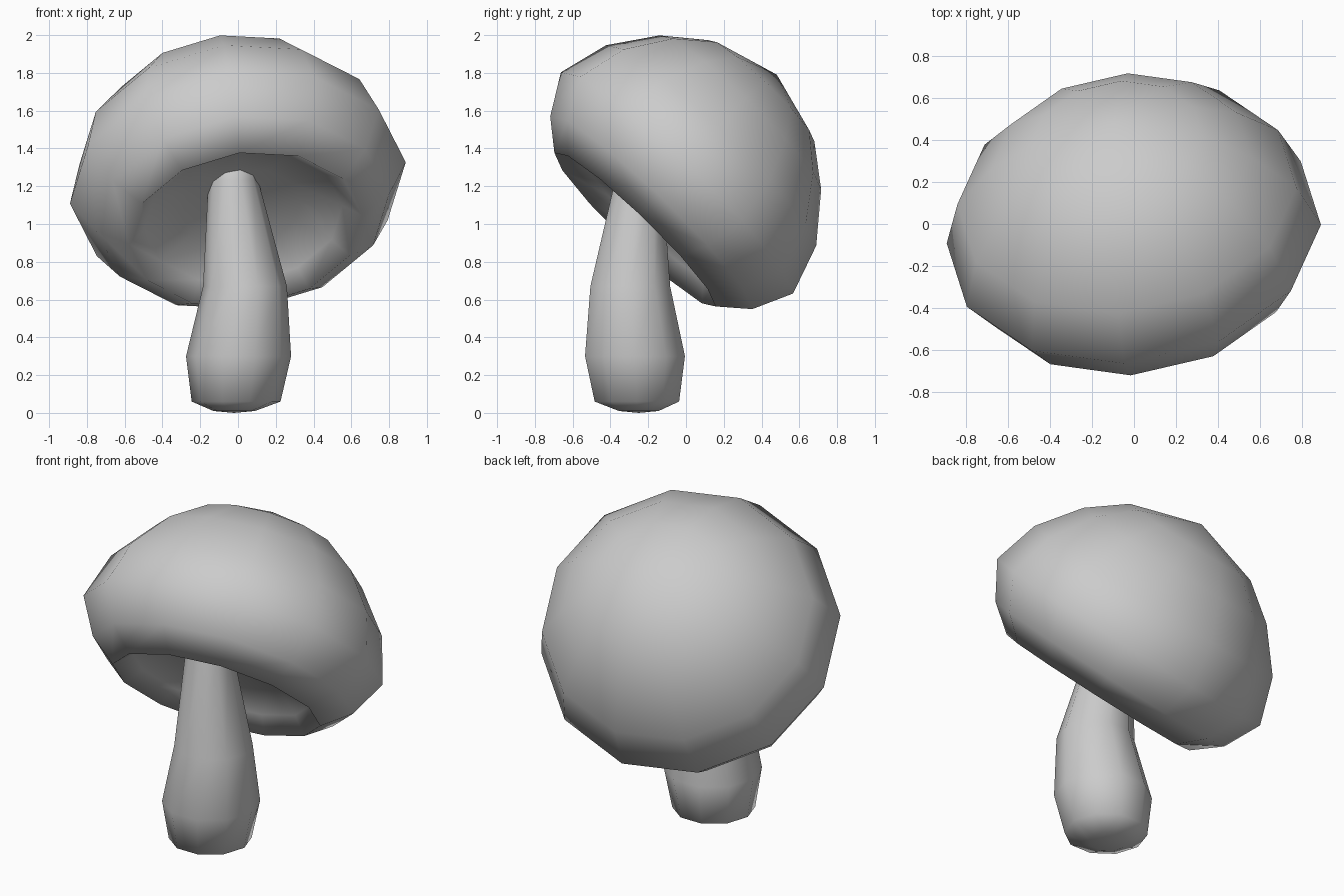
import bpy
import bmesh
from math import cos, sin, pi, radians
from mathutils import Matrix

default = bpy.data.objects.get("Cube")
if default:
    bpy.data.objects.remove(default, do_unlink=True)

COLOUR = (0.6, 0.6, 0.6, 1)
grey = bpy.data.materials.new("plain_grey")
grey.use_nodes = True
grey.diffuse_color = COLOUR
grey.node_tree.nodes["Principled BSDF"].inputs["Base Color"].default_value = COLOUR


def loft(name, rings, sides, transform=Matrix(), phase=0.0):
    """Join rings (x, y, z, radius) from first to last; radius 0 is a pole."""
    bm = bmesh.new()
    loops = []
    for x, y, z, r in rings:
        count = sides if r else 1
        angles = [phase + 2 * pi * i / sides for i in range(count)]
        loops.append([bm.verts.new((x + r * cos(a), y + r * sin(a), z)) for a in angles])
    for low, high in zip(loops, loops[1:]):
        for i in range(sides):
            j = (i + 1) % sides
            corners = [low[i % len(low)], low[j % len(low)],
                       high[j % len(high)], high[i % len(high)]]
            bm.faces.new(list(dict.fromkeys(corners)))
    bmesh.ops.recalc_face_normals(bm, faces=bm.faces)
    for face in bm.faces:
        face.smooth = True
    bm.transform(transform)
    mesh = bpy.data.meshes.new(name)
    bm.to_mesh(mesh)
    bm.free()
    mesh.materials.append(grey)
    obj = bpy.data.objects.new(name, mesh)
    bpy.context.collection.objects.link(obj)
    return obj


# Cap: domed top leaning slightly forward, rounded rim and recessed underside
cap_rings = [(0, 0, 0.18, 0), (0, 0, 0.16, 0.3), (0, 0, 0.09, 0.5), (0, 0, 0, 0.59),
             (0, 0, 0.125, 0.74), (0, -0.012, 0.335, 0.85), (0, -0.02, 0.605, 0.77),
             (0, -0.03, 0.84, 0.592), (0, -0.03, 1.0, 0.39), (0, -0.03, 1.12, 0)]
tilt = (Matrix.Translation((0.04, -0.27, 0.97))
        @ Matrix.Rotation(radians(-44), 4, 'X')
        @ Matrix.Rotation(radians(-7), 4, 'Y')
        @ Matrix.Diagonal((1.055, 1, 1, 1)))
loft("cap", cap_rings, 12, tilt, phase=radians(-3))

# Stem: swollen at the foot, narrowing into the cap
stem_rings = [(-0.02, -0.25, 0, 0), (-0.02, -0.25, 0.01, 0.11),
              (-0.01, -0.26, 0.06, 0.235), (0.003, -0.27, 0.3, 0.278),
              (0.037, -0.295, 0.67, 0.222), (-0.025, -0.25, 1.23, 0.132),
              (-0.03, -0.24, 1.42, 0.12), (-0.03, -0.24, 1.42, 0)]
loft("stem", stem_rings, 10)
